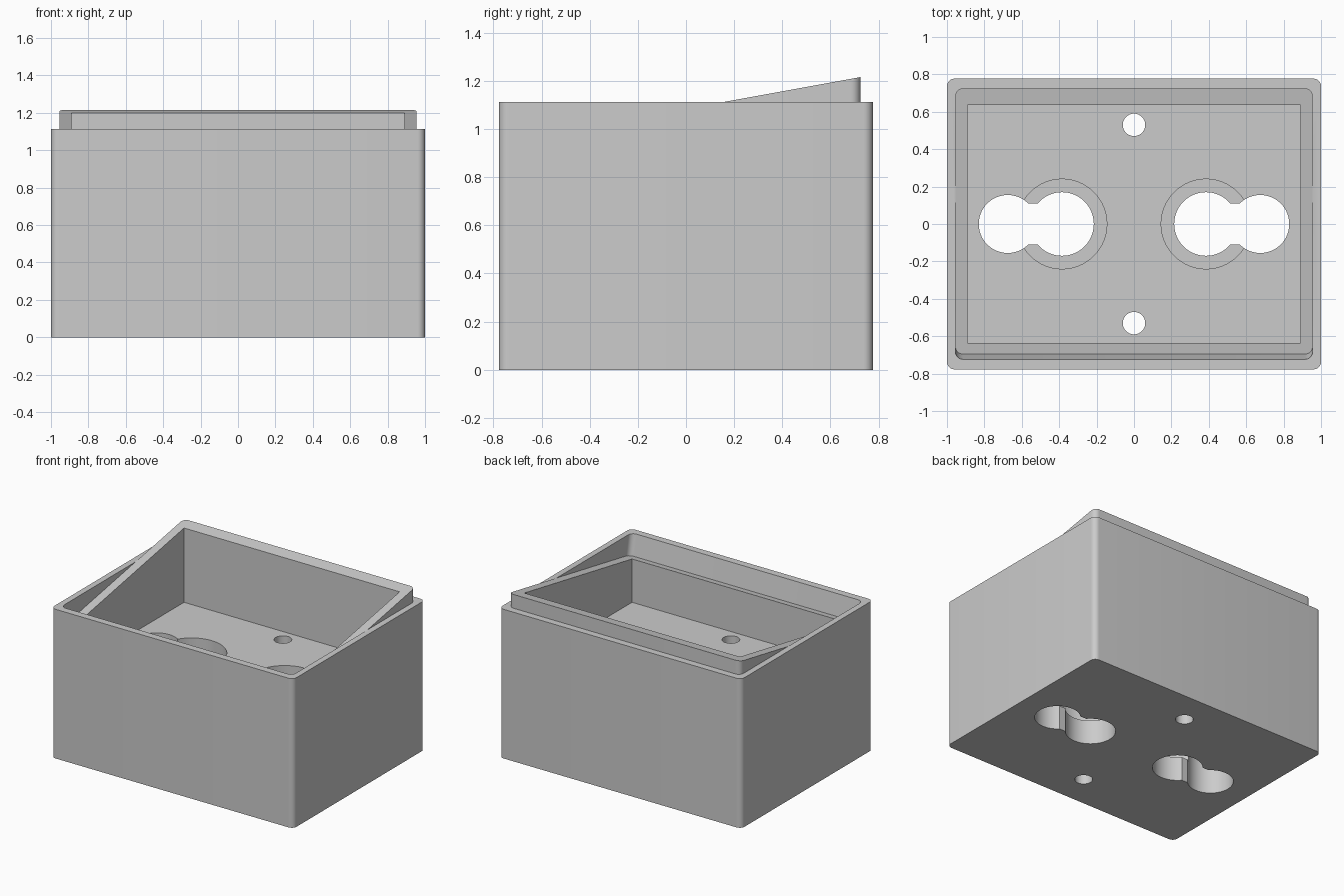
import bpy
import math

if "Cube" in bpy.data.objects:
    bpy.data.objects.remove(bpy.data.objects["Cube"])

SLOPE = 0.182      # tilt of the liner rim
RIM = 1.113        # height of the case walls
FLOOR = 0.645      # inside floor height
LEDGE = 0.18       # ledge inside the keyhole openings

grey = bpy.data.materials.new("plain_grey")
grey.use_nodes = True
grey.diffuse_color = (0.6, 0.6, 0.6, 1)
grey.node_tree.nodes["Principled BSDF"].inputs["Base Color"].default_value = (0.6, 0.6, 0.6, 1)


def tilted(y):
    return RIM + SLOPE * (y - 0.16)


def outline(x, y0, y1, r, steps=8):
    """Rounded rectangle, counter-clockwise."""
    corners = [(x - r, y1 - r), (r - x, y1 - r), (r - x, y0 + r), (x - r, y0 + r)]
    return [(cx + r * math.cos(a), cy + r * math.sin(a))
            for q, (cx, cy) in enumerate(corners)
            for a in (math.pi / 2 * (q + i / steps) for i in range(steps + 1))]


def circle(cx, cy, r, n=64):
    return [(cx + r * math.cos(2 * math.pi * i / n), cy + r * math.sin(2 * math.pi * i / n))
            for i in range(n)]


def rect(x0, x1, y0, y1):
    return [(x0, y0), (x1, y0), (x1, y1), (x0, y1)]


def prism(name, bottom, top):
    """Solid between two matching rings of points."""
    n = len(bottom)
    faces = [list(range(n))[::-1], list(range(n, 2 * n))]
    faces += [(i, (i + 1) % n, n + (i + 1) % n, n + i) for i in range(n)]
    mesh = bpy.data.meshes.new(name)
    mesh.from_pydata(bottom + top, [], faces)
    mesh.materials.append(grey)
    ob = bpy.data.objects.new(name, mesh)
    bpy.context.collection.objects.link(ob)
    return ob


def extrude(name, pts, z0, z1):
    return prism(name, [(x, y, z0) for x, y in pts], [(x, y, z1) for x, y in pts])


def activate(ob):
    bpy.ops.object.select_all(action='DESELECT')
    ob.select_set(True)
    bpy.context.view_layer.objects.active = ob


def cut(ob, cutter):
    cutter.hide_render = True
    mod = ob.modifiers.new("cut", 'BOOLEAN')
    mod.operation = 'DIFFERENCE'
    mod.solver = 'EXACT'
    mod.object = cutter
    activate(ob)
    bpy.ops.object.modifier_apply(modifier=mod.name)
    bpy.data.objects.remove(cutter)


# Outer case with rounded upright corners
case = extrude("outer_case", outline(1, -0.777, 0.777, 0.04), 0, RIM)

# Tilted recess around the liner; its front wall leans with the tilt
ring = outline(0.955, -0.695, 0.725, 0.04)


def lifted(t):
    return [(x, y - SLOPE * t, tilted(y) + t) for x, y in ring]


cut(case, prism("recess_cutter", lifted(-0.03), lifted(0.6)))

# Main pocket, slightly wider than the liner opening so the liner lines it
cut(case, extrude("pocket_cutter", rect(-0.91, 0.91, -0.655, 0.655), FLOOR, 1.5))

# Keyhole openings through the floor
for s in (-1, 1):
    xs = sorted((s * 0.385, s * 0.675))
    cut(case, extrude("entry_cutter", circle(s * 0.385, 0, 0.17), -0.1, 0.8))
    cut(case, extrude("end_cutter", circle(s * 0.675, 0, 0.155), -0.1, 0.8))
    cut(case, extrude("slot_cutter", rect(*xs, -0.11, 0.11), -0.1, 0.8))
    cut(case, extrude("counterbore_cutter", circle(s * 0.385, 0, 0.24), LEDGE, 0.8))

# Screw holes
for s in (-1, 1):
    cut(case, extrude("screw_cutter", circle(0, s * 0.53, 0.06, 40), -0.1, 0.8))

# Liner frame with the sloping rim, sunk into the floor
liner = prism("sloped_liner", [(x, y, FLOOR - 0.04) for x, y in ring],
              [(x, y, tilted(y)) for x, y in ring])
cut(liner, extrude("opening_cutter", rect(-0.89, 0.89, -0.635, 0.635), 0.3, 1.6))

for ob in (case, liner):
    activate(ob)
    bpy.ops.object.shade_smooth_by_angle(angle=math.radians(30))
